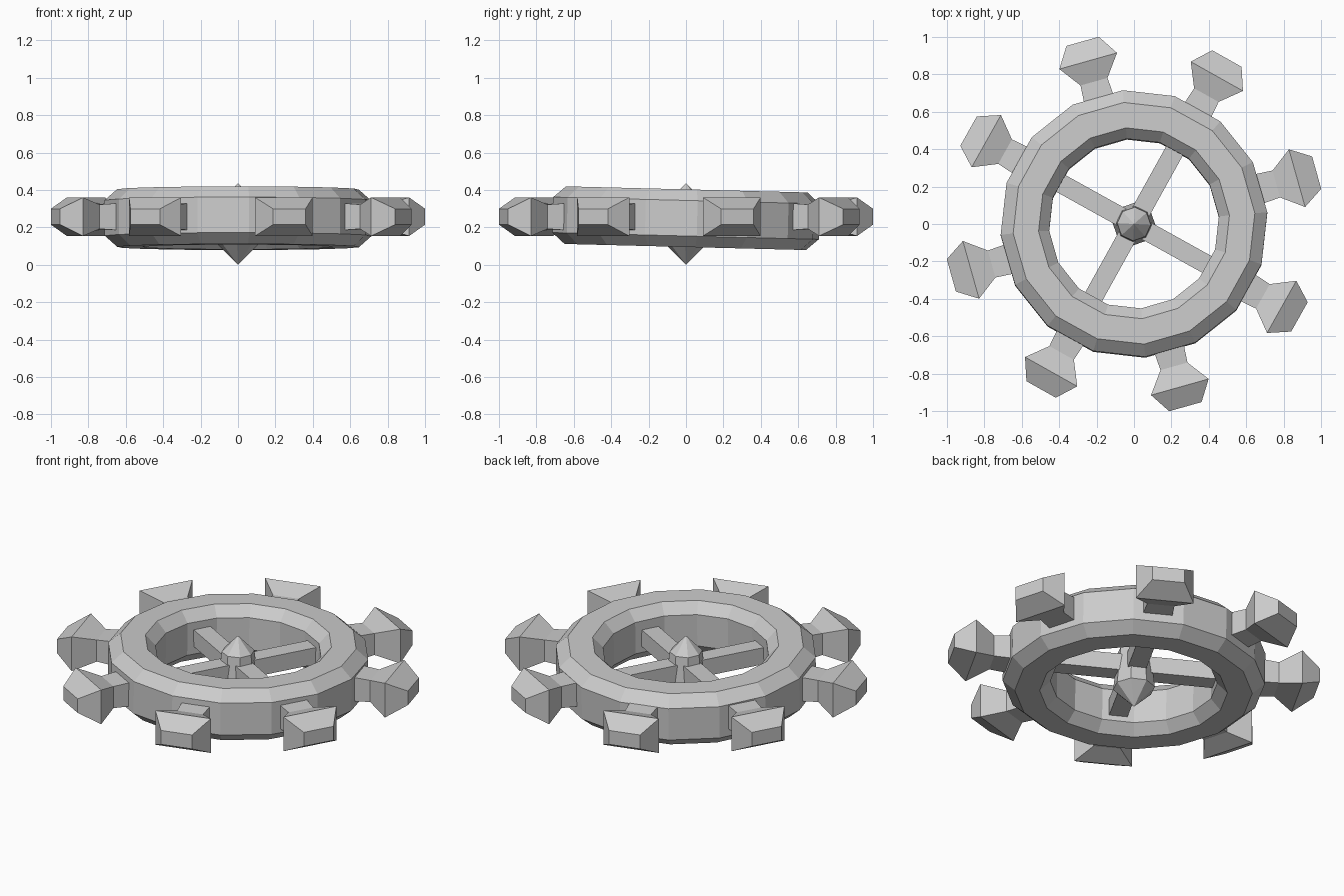
import bpy, bmesh, math
from mathutils import Matrix

if "Cube" in bpy.data.objects:
    bpy.data.objects.remove(bpy.data.objects["Cube"])


def finish(name, bm):
    bmesh.ops.recalc_face_normals(bm, faces=bm.faces[:])
    me = bpy.data.meshes.new(name)
    bm.to_mesh(me)
    bm.free()
    ob = bpy.data.objects.new(name, me)
    bpy.context.collection.objects.link(ob)
    return ob


def lathe(name, profile, sides, offset, closed):
    """Revolve (r, z) points; closed profile gives a ring, open one gets point tips."""
    bm = bmesh.new()
    loops = []
    for r, z in profile:
        if r == 0:
            loops.append([bm.verts.new((0, 0, z))] * sides)
            continue
        loops.append([bm.verts.new((r * math.cos(offset + math.tau * i / sides),
                                    r * math.sin(offset + math.tau * i / sides), z))
                      for i in range(sides)])
    pairs = list(zip(loops, loops[1:]))
    if closed:
        pairs.append((loops[-1], loops[0]))
    for a, b in pairs:
        for i in range(sides):
            j = (i + 1) % sides
            quad = dict.fromkeys((a[i], a[j], b[j], b[i]))
            bm.faces.new(list(quad))
    return finish(name, bm)


def bar(name, sections, z, angle):
    """Rectangular bar along a radius; sections are (r, half width, half height)."""
    bm = bmesh.new()
    loops = [[bm.verts.new((r, sy * w, sz * h))
              for sy, sz in ((-1, -1), (1, -1), (1, 1), (-1, 1))] for r, w, h in sections]
    for a, b in zip(loops, loops[1:]):
        for i in range(4):
            j = (i + 1) % 4
            bm.faces.new((a[i], a[j], b[j], b[i]))
    bm.faces.new(loops[0])
    bm.faces.new(loops[-1])
    ob = finish(name, bm)
    ob.matrix_world = Matrix.Translation((0, 0, z)) @ Matrix.Rotation(angle, 4, 'Z')
    return ob


# Chamfered rim, very slightly tilted
rim = lathe("rim", [(0.715, -0.095), (0.715, 0.095), (0.648, 0.154), (0.512, 0.154),
                    (0.455, 0.095), (0.455, -0.095), (0.512, -0.154), (0.648, -0.154)],
            16, math.radians(4.8), True)
rim.location.z = 0.249
rim.rotation_euler.x = math.radians(-1.45)

# Hub with pointed caps
lathe("hub", [(0, 0), (0.115, 0.115), (0.09, 0.345), (0, 0.437)], 8, math.radians(-3), False)

# Four spokes
for k in range(4):
    bar(f"spoke_{k + 1}", [(0.05, 0.051, 0.05), (0.52, 0.051, 0.05)],
        0.245, math.radians(61 + 90 * k))

# Eight flared grips
for k in range(8):
    bar(f"grip_{k + 1}", [(0.64, 0.085, 0.075), (0.79, 0.075, 0.065),
                          (0.905, 0.16, 0.103), (1.014, 0.09, 0.042)],
        0.257, math.radians(15.7 + 45 * k))
